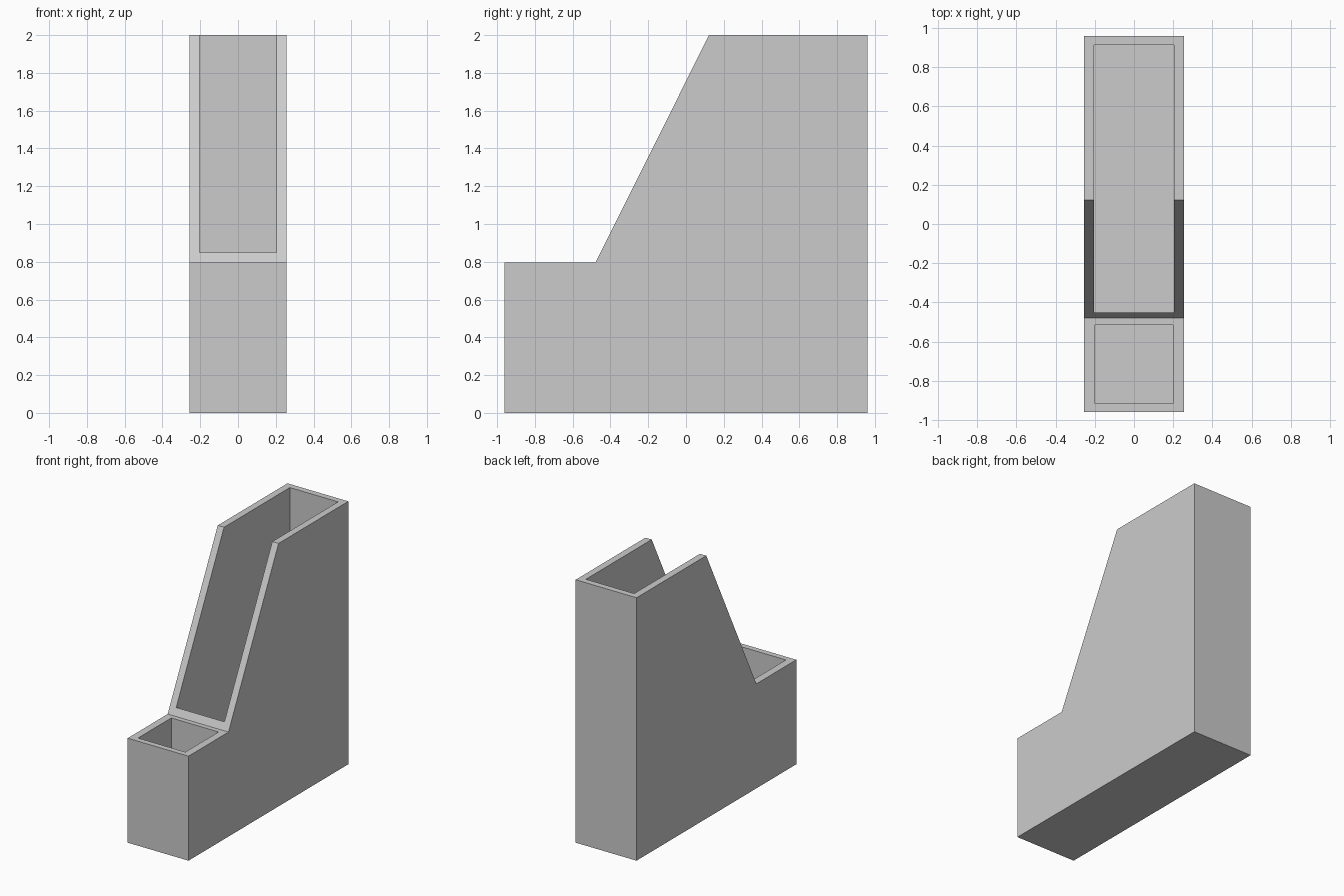
import bpy
import bmesh

if "Cube" in bpy.data.objects:
    bpy.data.objects.remove(bpy.data.objects["Cube"])

HALF_W = 0.256   # half width of the holder
FLOOR = 0.05     # floor thickness


def extrude_profile(name, points, half_width):
    """Solid made from a (y, z) side profile, extruded along x."""
    bm = bmesh.new()
    face = bm.faces.new([bm.verts.new((-half_width, y, z)) for y, z in points])
    new = bmesh.ops.extrude_face_region(bm, geom=[face])["geom"]
    verts = [v for v in new if isinstance(v, bmesh.types.BMVert)]
    bmesh.ops.translate(bm, verts=verts, vec=(2 * half_width, 0, 0))
    bmesh.ops.recalc_face_normals(bm, faces=bm.faces)
    mesh = bpy.data.meshes.new(name)
    bm.to_mesh(mesh)
    bm.free()
    obj = bpy.data.objects.new(name, mesh)
    bpy.context.collection.objects.link(obj)
    return obj


def cut_pocket(body, name, y0, y1, half_width):
    """Hollow out a box-shaped compartment, open at the top."""
    cutter = extrude_profile(
        name, [(y0, FLOOR), (y1, FLOOR), (y1, 2.2), (y0, 2.2)], half_width)
    cutter.hide_render = True
    cutter.display_type = 'WIRE'
    mod = body.modifiers.new(name, 'BOOLEAN')
    mod.operation = 'DIFFERENCE'
    mod.solver = 'EXACT'
    mod.object = cutter


# Holder body: low front box, sloped sides, tall back
body = extrude_profile("file_holder", [
    (-0.96, 0), (0.96, 0), (0.96, 2), (0.122, 2), (-0.48, 0.795), (-0.96, 0.795),
], HALF_W)

# Large file compartment and small pen compartment
cut_pocket(body, "file_compartment_cutter", -0.453, 0.913, 0.203)
cut_pocket(body, "pen_compartment_cutter", -0.917, -0.517, 0.199)
